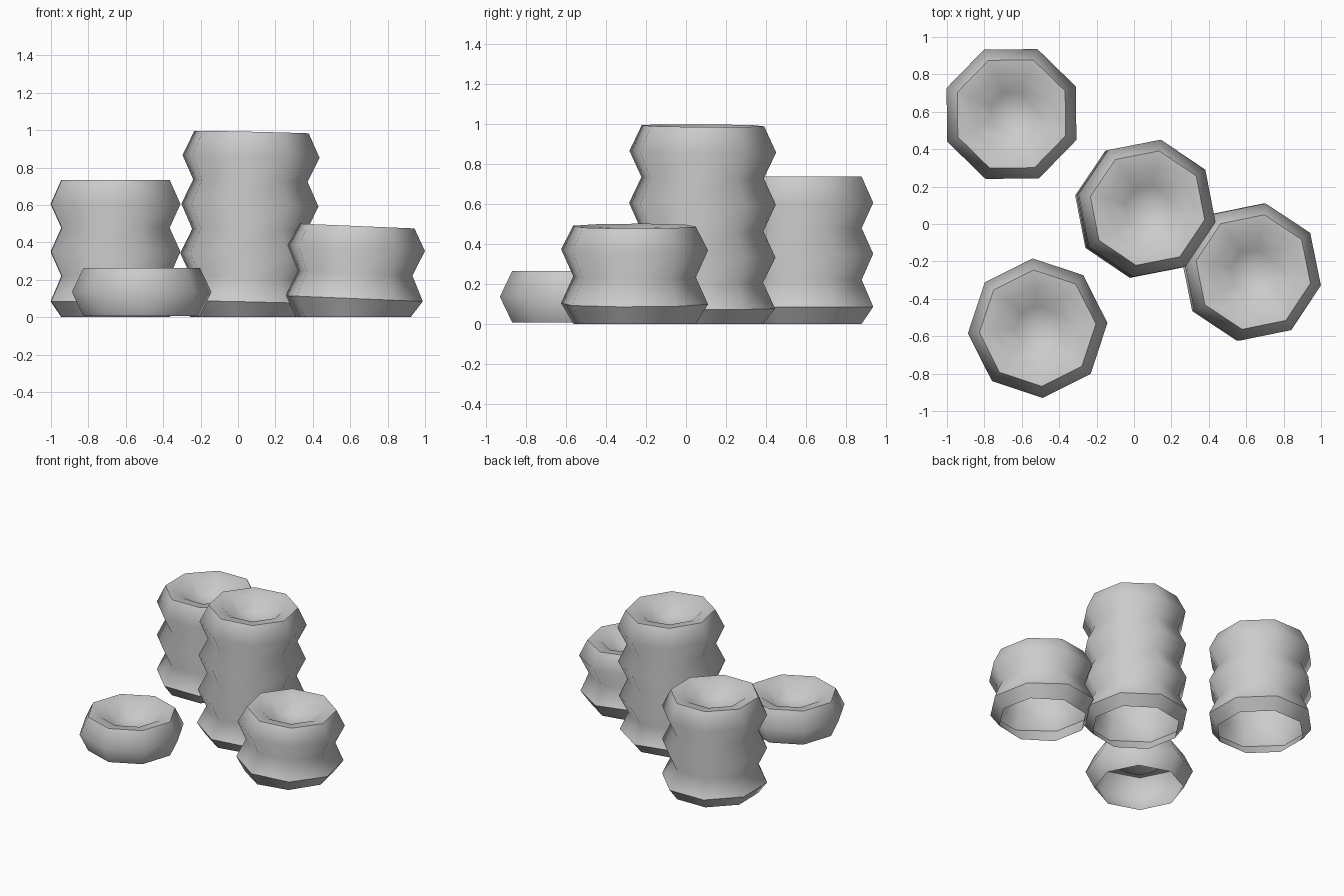
import bpy, bmesh, math
from mathutils import Matrix, Vector

if "Cube" in bpy.data.objects:
    bpy.data.objects.remove(bpy.data.objects["Cube"])

SIDES = 8
RIM, BULGE, HOLE = 0.312, 0.374, 0.222


def tyre_stack(name, x, y, turn, tilt_y, tilt_x, levels):
    """Open-bottomed octagonal shell; levels alternate rim / bulge heights."""
    # outer wall rises rim, bulge, rim ... then the top ring and dished centre
    profile = [(RIM if i % 2 == 0 else BULGE, z) for i, z in enumerate(levels)]
    top = levels[-1]
    profile += [(HOLE, top - 0.012), (0.12, top - 0.09)]
    tilt = (Matrix.Rotation(math.radians(tilt_y), 3, 'Y')
            @ Matrix.Rotation(math.radians(tilt_x), 3, 'X'))
    bm = bmesh.new()

    def vert(r, z, a):
        p = tilt @ Vector((r * math.cos(a), r * math.sin(a), z))
        if z == levels[0]:
            p.z = z                      # bottom edge sits flat on the ground
        return bm.verts.new((p.x + x, p.y + y, p.z))

    rings = [[vert(r, z, math.radians(turn + 360 * i / SIDES))
              for i in range(SIDES)] for r, z in profile]
    for lo, hi in zip(rings, rings[1:]):
        for i in range(SIDES):
            j = (i + 1) % SIDES
            bm.faces.new((lo[i], lo[j], hi[j], hi[i]))
    # bottom of the dish
    centre = vert(0, top - 0.12, 0)
    for i in range(SIDES):
        bm.faces.new((rings[-1][i], rings[-1][(i + 1) % SIDES], centre))

    mesh = bpy.data.meshes.new(name)
    bm.to_mesh(mesh)
    bm.free()
    obj = bpy.data.objects.new(name, mesh)
    bpy.context.collection.objects.link(obj)
    bpy.ops.object.select_all(action='DESELECT')
    obj.select_set(True)
    bpy.context.view_layer.objects.active = obj
    bpy.ops.object.shade_smooth_by_angle(angle=math.radians(50))
    return obj


# four stacks of one to four tyres
tyre_stack("back_left_stack", -0.655, 0.588, 23.2, 0, 0,
           [0, 0.085, 0.22, 0.35, 0.478, 0.605, 0.735])
tyre_stack("middle_stack", 0.05, 0.078, 33.5, 1.3, -0.4,
           [0, 0.08, 0.21, 0.335, 0.466, 0.6, 0.73, 0.86, 0.99])
tyre_stack("right_stack", 0.617, -0.257, 34, 2.4, 0,
           [0, 0.1, 0.235, 0.37, 0.488])
tyre_stack("front_left_tyre", -0.515, -0.557, 4.2, 0, 0,
           [0.006, 0.135, 0.264])
